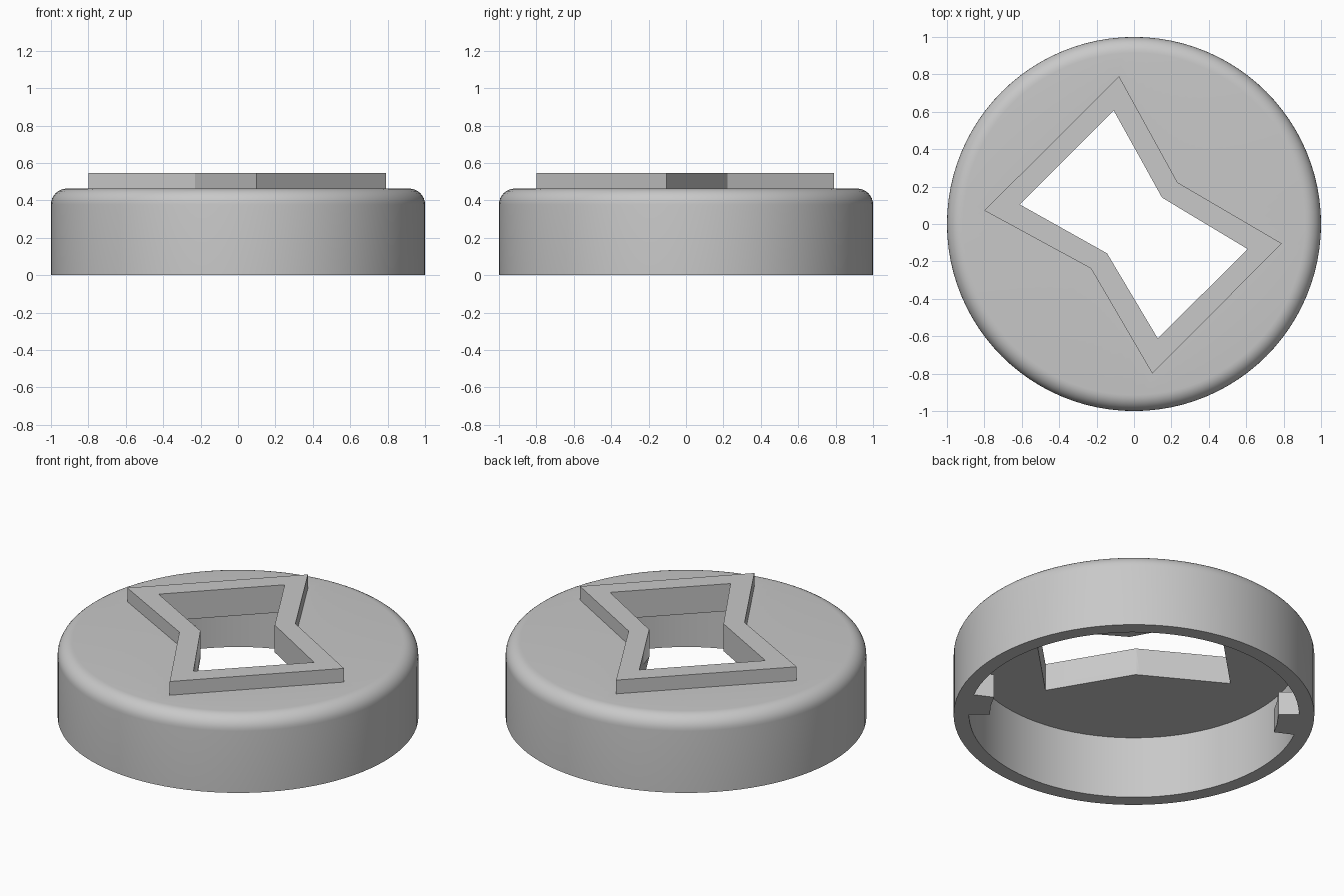
import bpy, bmesh
from math import sin, cos, pi, radians

if "Cube" in bpy.data.objects:
    bpy.data.objects.remove(bpy.data.objects["Cube"], do_unlink=True)

SEGMENTS = 96
TOP, CEILING, FRAME_TOP = 0.463, 0.38, 0.547
INNER, FILLET = 0.915, 0.085

grey = bpy.data.materials.new("plain grey")
grey.use_nodes = True
grey.diffuse_color = (0.58, 0.58, 0.58, 1)
grey.node_tree.nodes["Principled BSDF"].inputs["Base Color"].default_value = grey.diffuse_color


def make_object(name, bm):
    bmesh.ops.recalc_face_normals(bm, faces=bm.faces)
    mesh = bpy.data.meshes.new(name)
    bm.to_mesh(mesh)
    bm.free()
    mesh.materials.append(grey)
    obj = bpy.data.objects.new(name, mesh)
    bpy.context.collection.objects.link(obj)
    return obj


def prism(name, outline, low, high):
    bm = bmesh.new()
    base = bm.faces.new([bm.verts.new((x, y, low)) for x, y in outline])
    extruded = bmesh.ops.extrude_face_region(bm, geom=[base], use_keep_orig=True)["geom"]
    top = [v for v in extruded if isinstance(v, bmesh.types.BMVert)]
    bmesh.ops.translate(bm, vec=(0, 0, high - low), verts=top)
    return make_object(name, bm)


def revolve(name, profile):
    bm = bmesh.new()
    verts = [bm.verts.new((r, 0, z)) for r, z in profile]
    edges = [bm.edges.new(pair) for pair in zip(verts, verts[1:])]
    bmesh.ops.spin(bm, geom=verts + edges, cent=(0, 0, 0), axis=(0, 0, 1),
                   angle=2 * pi, steps=SEGMENTS, use_duplicate=False)
    bmesh.ops.remove_doubles(bm, verts=bm.verts, dist=0.0001)
    return make_object(name, bm)


def combine(target, tool, operation):
    mod = target.modifiers.new(operation, 'BOOLEAN')
    mod.object, mod.operation, mod.solver = tool, operation, 'EXACT'
    bpy.context.view_layer.objects.active = target
    bpy.ops.object.modifier_apply(modifier=mod.name)
    bpy.data.objects.remove(tool, do_unlink=True)


# Hollow round cap with a rounded top edge
arc = [(1 - FILLET + FILLET * cos(i * pi / 16), TOP - FILLET + FILLET * sin(i * pi / 16))
       for i in range(9)]
cap = revolve("cap", [(0, CEILING), (INNER, CEILING), (INNER, 0), (1, 0)] + arc + [(0, TOP)])

# Raised six-pointed frame around an opening through the top
frame_outline = [(-0.08, 0.79), (0.233, 0.222), (0.79, -0.104),
                 (0.098, -0.80), (-0.23, -0.238), (-0.80, 0.072)]
hole_outline = [(-0.108, 0.606), (0.15, 0.141), (0.608, -0.134),
                (0.127, -0.612), (-0.144, -0.157), (-0.61, 0.104)]
combine(cap, prism("frame", frame_outline, (TOP + CEILING) / 2, FRAME_TOP), 'UNION')
combine(cap, prism("opening", hole_outline, 0.2, 0.8), 'DIFFERENCE')

bpy.ops.object.select_all(action='DESELECT')
cap.select_set(True)
bpy.context.view_layer.objects.active = cap
bpy.ops.object.shade_smooth_by_angle(angle=radians(30))

# Two locking lugs inside the rim, opposite each other
for name, middle in (("front_lug", -33), ("back_lug", 147)):
    angles = [radians(middle + step) for step in (-7, 0, 7)]
    inside = [(0.8 * cos(a), 0.8 * sin(a)) for a in angles]
    outside = [(0.917 * cos(a), 0.917 * sin(a)) for a in reversed(angles)]
    prism(name, inside + outside, 0, 0.145)
